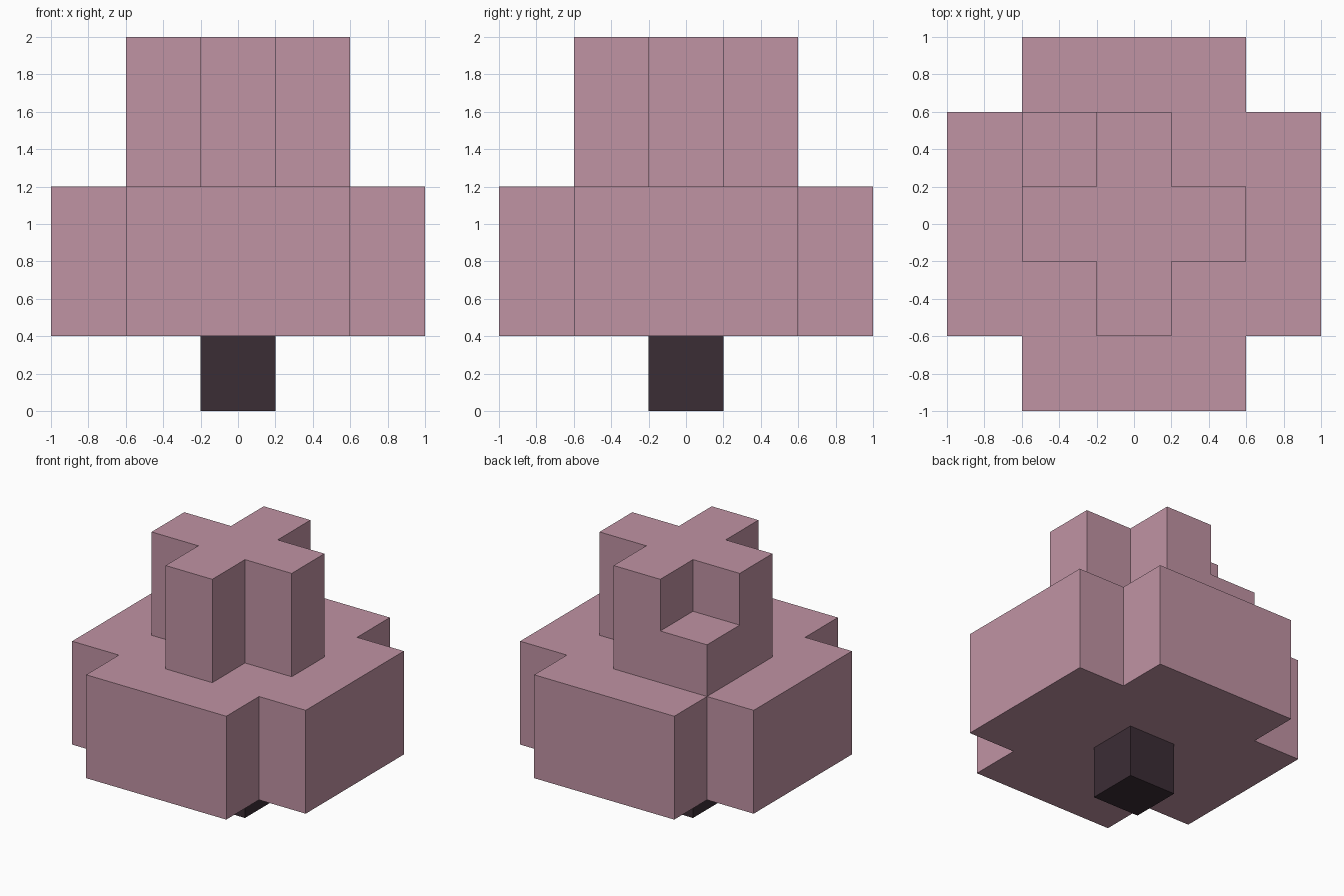
import bpy
import bmesh
from mathutils import Vector

cube = bpy.data.objects.get("Cube")
if cube:
    bpy.data.objects.remove(cube, do_unlink=True)


def material(name, colour):
    mat = bpy.data.materials.new(name)
    mat.use_nodes = True
    mat.diffuse_color = colour
    mat.node_tree.nodes["Principled BSDF"].inputs["Base Color"].default_value = colour
    return mat


def boxes(name, bounds, mat=None):
    """One object holding a box for each (low corner, high corner) pair."""
    bm = bmesh.new()
    for low, high in bounds:
        low, high = Vector(low), Vector(high)
        verts = bmesh.ops.create_cube(bm, size=1)["verts"]
        bmesh.ops.scale(bm, vec=high - low, verts=verts)
        bmesh.ops.translate(bm, vec=(low + high) / 2, verts=verts)
    mesh = bpy.data.meshes.new(name)
    bm.to_mesh(mesh)
    bm.free()
    obj = bpy.data.objects.new(name, mesh)
    bpy.context.collection.objects.link(obj)
    if mat:
        mesh.materials.append(mat)
    return obj


def notched_block(name, half, notch, bottom, top, mat, floors=None):
    """Square block with its corners cut away; floors raises a notch's base."""
    floors = floors or {}
    block = boxes(name, [((-half, -half, bottom), (half, half, top))], mat)
    inner, outer, over = half - notch, half + 0.1, 0.1
    cuts = []
    for sx in (-1, 1):
        for sy in (-1, 1):
            xs = sorted((sx * inner, sx * outer))
            ys = sorted((sy * inner, sy * outer))
            floor = floors.get((sx, sy), bottom - over)
            cuts.append(((xs[0], ys[0], floor), (xs[1], ys[1], top + over)))
    cutter = boxes(name + "_cutter", cuts)
    cutter.hide_render = True
    mod = block.modifiers.new("corner_notches", 'BOOLEAN')
    mod.operation = 'DIFFERENCE'
    mod.solver = 'EXACT'
    mod.object = cutter
    # Apply the cut and discard the cutter
    bpy.context.view_layer.objects.active = block
    bpy.ops.object.modifier_apply(modifier=mod.name)
    bpy.data.objects.remove(cutter, do_unlink=True)
    return block


pink = material("dusty_pink", (0.527, 0.292, 0.371, 1))
dark = material("dark_bark", (0.044, 0.026, 0.036, 1))

# Trunk
boxes("trunk", [((-0.2, -0.2, 0), (0.2, 0.2, 0.4))], dark)

# Wide lower canopy
notched_block("lower_canopy", 1, 0.4, 0.4, 1.2, pink)

# Narrow upper canopy, with one rear corner only cut halfway down
notched_block("upper_canopy", 0.6, 0.4, 1.2, 2, pink, {(-1, 1): 1.6})
